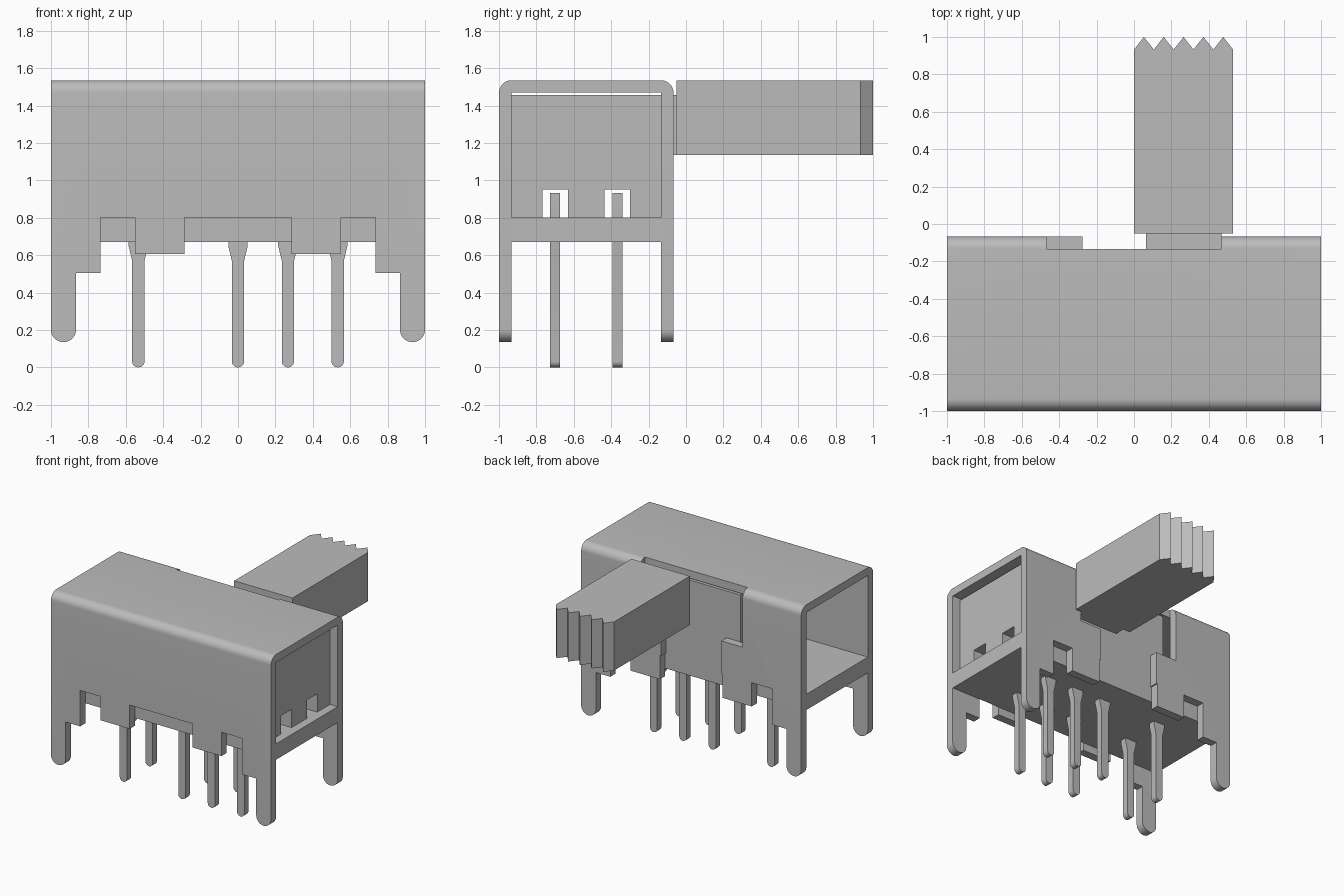
import bpy, bmesh, math
from mathutils import Vector

if "Cube" in bpy.data.objects:
    bpy.data.objects.remove(bpy.data.objects["Cube"], do_unlink=True)

GREY = (0.5, 0.5, 0.5, 1)
grey = bpy.data.materials.new("plain grey")
grey.use_nodes = True
grey.diffuse_color = GREY
grey.node_tree.nodes["Principled BSDF"].inputs["Base Color"].default_value = GREY


def prism(name, points, axis, lo, hi):
    """Extrude a 2D outline along an axis: x uses (y, z), y uses (x, z), z uses (x, y)."""
    i = "xyz".index(axis)
    bm = bmesh.new()
    verts = []
    for p in points:
        co = list(p)
        co.insert(i, lo)
        verts.append(bm.verts.new(co))
    face = bm.faces.new(verts)
    new = bmesh.ops.extrude_face_region(bm, geom=[face])["geom"]
    shift = Vector((0, 0, 0))
    shift[i] = hi - lo
    bmesh.ops.translate(bm, vec=shift, verts=[g for g in new if isinstance(g, bmesh.types.BMVert)])
    bmesh.ops.recalc_face_normals(bm, faces=bm.faces)
    mesh = bpy.data.meshes.new(name)
    bm.to_mesh(mesh)
    bm.free()
    mesh.materials.append(grey)
    obj = bpy.data.objects.new(name, mesh)
    bpy.context.collection.objects.link(obj)
    return obj


def box(name, x, y, z):
    return prism(name, [(x[0], z[0]), (x[1], z[0]), (x[1], z[1]), (x[0], z[1])], "y", *y)


def arc(cx, cz, r, start, end, steps=10):
    angles = [math.radians(start + (end - start) * i / steps) for i in range(steps + 1)]
    return [(cx + r * math.cos(a), cz + r * math.sin(a)) for a in angles]


def cut(obj, cutter, operation):
    mod = obj.modifiers.new("cut", "BOOLEAN")
    mod.object, mod.operation, mod.solver = cutter, operation, "EXACT"
    graph = bpy.context.evaluated_depsgraph_get()
    mesh = bpy.data.meshes.new_from_object(obj.evaluated_get(graph))
    obj.modifiers.clear()
    obj.data = mesh
    bpy.data.objects.remove(cutter, do_unlink=True)


def smooth(obj):
    bpy.ops.object.select_all(action="DESELECT")
    obj.select_set(True)
    bpy.context.view_layer.objects.active = obj
    bpy.ops.object.shade_smooth_by_angle(angle=math.radians(30))


FRONT, BACK, WALL, TOP = -1.0, -0.067, 0.067, 1.535
IN_FRONT, IN_BACK = FRONT + WALL, BACK - WALL

# Bent sheet cover: a rounded arch running the full length
arch = [(FRONT, 0)] + arc(FRONT + WALL, TOP - WALL, WALL, 180, 90)
arch += arc(BACK - WALL, TOP - WALL, WALL, 90, 0) + [(BACK, 0)]
arch += [(IN_BACK, 0), (IN_BACK, 1.47), (IN_FRONT, 1.47), (IN_FRONT, 0)]
cover = prism("cover", arch, "x", -1, 1)

# Lower edge of the cover walls: legs, steps and tabs, mirrored
half = [(0.285, 0.8), (0.285, 0.605), (0.55, 0.605), (0.55, 0.8),
        (0.735, 0.8), (0.735, 0.505), (0.866, 0.505)]
half += arc(0.933, 0.202, 0.067, 180, 360, 16) + [(1.1, 0.202), (1.1, 1.7)]
outline = half + [(-x, z) for x, z in reversed(half)]
cut(cover, prism("cover_outline", outline, "y", -1.2, 0.2), "INTERSECT")

# Stepped window in the back wall
window = [(0.275, 0.7), (0.275, 1.07), (0.467, 1.07), (0.467, 1.7)]
window += [(-x, z) for x, z in reversed(window)]
cut(cover, prism("window_cutter", window, "y", IN_BACK, 0.2), "DIFFERENCE")
smooth(cover)

# Base plate
box("base", (-1, 1), (IN_FRONT, IN_BACK), (0.67, 0.8))

# Sliding carriage with two grooves over the terminal rows
ROWS = (-0.7, -0.367)
section = [(IN_FRONT, 0.8)]
for y in ROWS:
    section += [(y - 0.068, 0.8), (y - 0.068, 0.95), (y + 0.068, 0.95), (y + 0.068, 0.8)]
section += [(IN_BACK, 0.8), (IN_BACK, 1.455), (IN_FRONT, 1.455)]
prism("carriage", section, "x", -0.4, 0.93)

# Lever neck and lever with a toothed tip
box("lever_neck", (0.063, 0.467), (IN_BACK, -0.05), (1.135, 1.455))
teeth = 5
pitch = 0.53 / teeth
tip = [(i * pitch / 2, 1.0 if i % 2 else 0.933) for i in range(2 * teeth + 1)]
prism("lever", [(0.53, -0.05), (0, -0.05)] + tip, "z", 1.135, TOP)

# Two rows of terminals with flared necks and rounded tips
for row, y in zip(("front", "back"), ROWS):
    for n, x in enumerate((-0.533, 0, 0.267, 0.533), 1):
        pin = arc(x, 0.033, 0.033, 180, 360, 12)
        pin += [(x + 0.033, 0.57), (x + 0.052, 0.65), (x + 0.052, 0.933)]
        pin += [(x - 0.052, 0.933), (x - 0.052, 0.65), (x - 0.033, 0.57)]
        smooth(prism(f"{row}_terminal_{n}", pin, "y", y - 0.027, y + 0.027))
